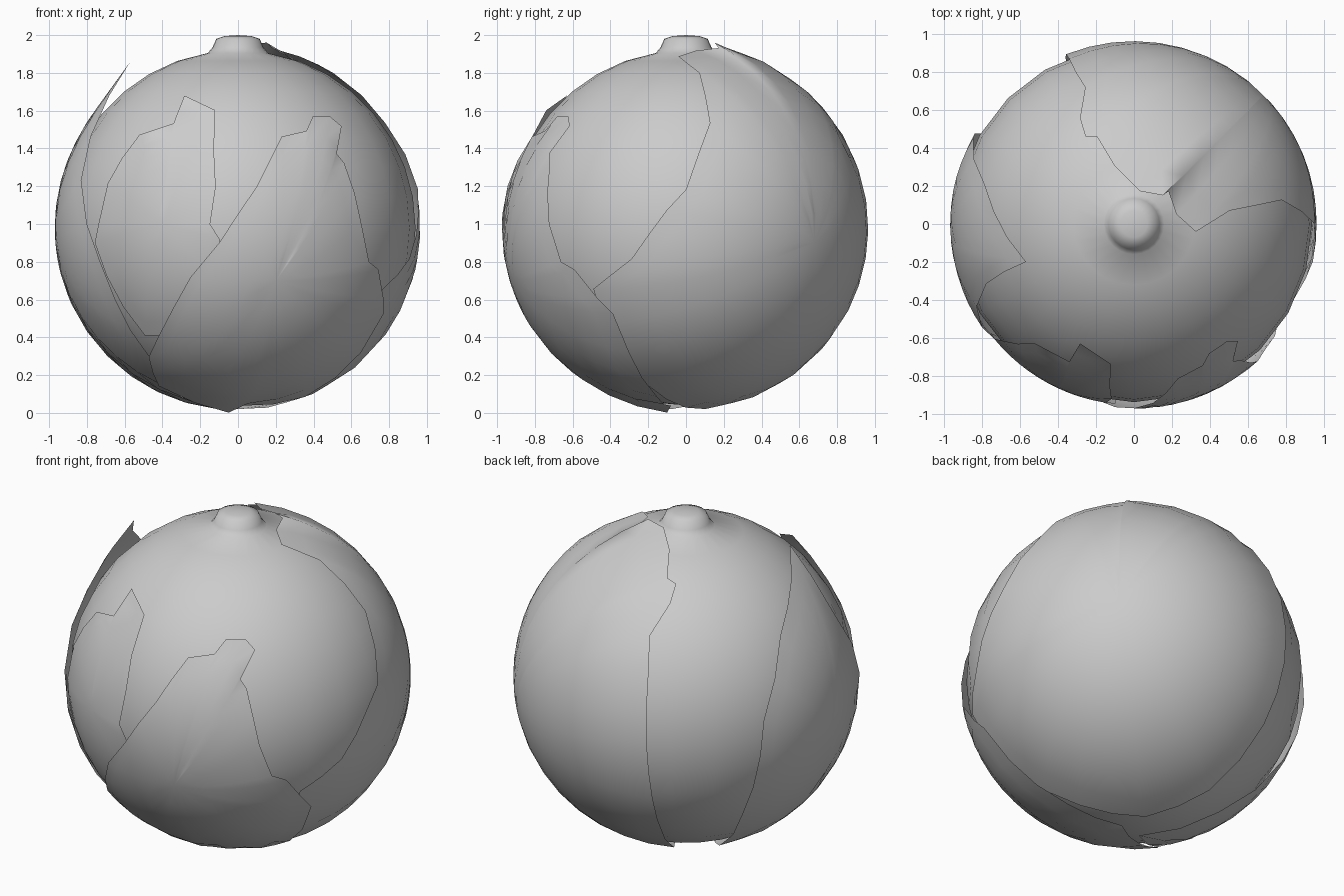
import bpy, bmesh, math
from mathutils import Vector

if "Cube" in bpy.data.objects:
    bpy.data.objects.remove(bpy.data.objects["Cube"])

C = Vector((0, 0, 0.98))   # centre of the round head
R = 0.97


def finish(bm, name):
    """Turn a bmesh into a smooth-shaded object."""
    me = bpy.data.meshes.new(name)
    bm.normal_update()
    bm.to_mesh(me)
    bm.free()
    ob = bpy.data.objects.new(name, me)
    bpy.context.collection.objects.link(ob)
    bpy.context.view_layer.objects.active = ob
    ob.select_set(True)
    bpy.ops.object.shade_smooth_by_angle(angle=math.radians(70))
    ob.select_set(False)


def front(x, z, f=1.0):
    """Point on the front of the head seen at x, z; f flares it outward."""
    y = -math.sqrt(max(R * R - x * x - (z - C.z) ** 2, 0.0))
    return (x, y, z, f)


def leaf(name, middle, outline, r, rings=7, step=0.28):
    """Curved leaf: rings blended from a middle direction to an outline."""
    mid = (Vector(middle[:3]) - C).normalized()
    pts = [((Vector(p[:3]) - C).normalized(), p[3] if len(p) > 3 else 1.0)
           for p in outline]
    rim = []
    for (a, fa), (b, fb) in zip(pts, pts[1:] + pts[:1]):
        n = max(1, math.ceil(a.angle(b) / step))
        for i in range(n):
            t = i / n
            rim.append((a.slerp(b, t) if i else a, fa + (fb - fa) * t))
    bm = bmesh.new()
    tip = bm.verts.new(C + mid * r)
    prev = None
    for k in range(1, rings + 1):
        t = k / rings
        ring = [bm.verts.new(C + mid.slerp(d, t) * r * (1 + (f - 1) * t ** 5))
                for d, f in rim]
        for i in range(len(ring)):
            j = (i + 1) % len(ring)
            if prev:
                bm.faces.new((prev[i], ring[i], ring[j], prev[j]))
            else:
                bm.faces.new((tip, ring[i], ring[j]))
        prev = ring
    # make sure the shell faces outward
    bm.normal_update()
    if sum(fc.normal.dot(fc.calc_center_median() - C) for fc in bm.faces) < 0:
        bmesh.ops.reverse_faces(bm, faces=bm.faces[:])
    finish(bm, name)


# Round head with the small knob on top, turned from a profile
prof = [(0.94 * math.sin(math.radians(a)), C.z - 0.94 * math.cos(math.radians(a)))
        for a in range(10, 161, 10)]
prof += [(0.16, 1.905), (0.135, 1.935), (0.115, 1.98), (0.07, 1.995)]
bm = bmesh.new()
N = 24
rows = [[bm.verts.new((q * math.cos(2 * math.pi * i / N), q * math.sin(2 * math.pi * i / N), z))
         for i in range(N)] for q, z in prof]
for a, b in zip(rows, rows[1:]):
    for i in range(N):
        j = (i + 1) % N
        bm.faces.new((a[i], a[j], b[j], b[i]))
for row, z in ((rows[0], C.z - 0.94), (rows[-1], 2.0)):
    pole = bm.verts.new((0, 0, z))
    for i in range(N):
        bm.faces.new((pole, row[i], row[(i + 1) % N]))
bmesh.ops.recalc_face_normals(bm, faces=bm.faces[:])
finish(bm, "head")

# Front left leaf, tucked under its neighbours
leaf("front_left_leaf", front(-0.4, 1.0), [
    front(-0.77, 0.9), front(-0.75, 1.0), front(-0.70, 1.22),
    front(-0.53, 1.48), front(-0.34, 1.53, 1.02), front(-0.28, 1.67, 1.03),
    front(-0.12, 1.60, 1.02), front(-0.13, 1.4), front(-0.12, 1.2),
    front(-0.15, 1.0), front(-0.1, 0.92), front(-0.1, 0.7),
    front(-0.3, 0.4), front(-0.5, 0.4)], 0.955)

# Left leaf with the raised tip
leaf("left_leaf", (-0.9, -0.05, 0.9), [
    (-0.57, -0.2, 1.86, 1.10), (-0.68, -0.25, 1.68, 1.04), (-0.79, -0.32, 1.47, 1.0),
    front(-0.83, 1.23), front(-0.80, 1.0), front(-0.73, 0.8), front(-0.65, 0.6),
    front(-0.47, 0.3), (-0.43, -0.3, 0.13), (-0.1, -0.08, 0.05),
    (-0.4, 0.25, 0.15), (-0.7, 0.45, 0.5), (-0.84, 0.45, 1.1),
    (-0.77, 0.2, 1.5), (-0.65, -0.07, 1.70, 1.03)], 0.97)

# Large back right leaf whose tip reaches the knob
leaf("back_leaf", (0.7, 0.7, 0.9), [
    (-0.36, 0.9, 1.0), (-0.30, 0.78, 1.4), (-0.25, 0.70, 1.55), (-0.28, 0.55, 1.7),
    (-0.25, 0.45, 1.77), (-0.19, 0.45, 1.79), (-0.10, 0.3, 1.88, 1.01),
    (0.03, 0.17, 1.93, 1.02), (0.15, 0.15, 1.95, 1.04), (0.18, 0.17, 1.92, 1.02),
    (0.22, 0.05, 1.90), (0.32, -0.04, 1.87), (0.5, 0.07, 1.79),
    (0.8, 0.13, 1.55), (0.94, 0.0, 1.18, 1.01), (0.93, -0.1, 1.07),
    (0.88, -0.28, 0.82), (0.78, -0.5, 0.65), (0.6, -0.35, 0.32),
    (0.3, -0.1, 0.09), (0.0, 0.1, 0.04), (-0.2, 0.4, 0.15),
    (-0.33, 0.75, 0.45)], 0.965, rings=9)

# Front right leaf, outermost
leaf("front_right_leaf", front(0.2, 0.7), [
    front(-0.47, 0.3), front(-0.25, 0.72), front(-0.1, 0.9), front(0.1, 1.2),
    front(0.23, 1.46), front(0.36, 1.49), front(0.39, 1.56, 1.01),
    front(0.48, 1.56, 1.01), front(0.54, 1.51, 1.01), front(0.52, 1.37),
    front(0.56, 1.32), front(0.65, 1.0), front(0.69, 0.8), front(0.74, 0.76),
    (0.75, -0.46, 0.62), (0.76, -0.38, 0.53), (0.65, -0.3, 0.32),
    (0.35, -0.15, 0.1), (0.02, -0.08, 0.04, 0.97), (-0.05, -0.10, 0.0, 1.01),
    (-0.23, -0.2, 0.05), (-0.42, -0.27, 0.14)], 0.975)
